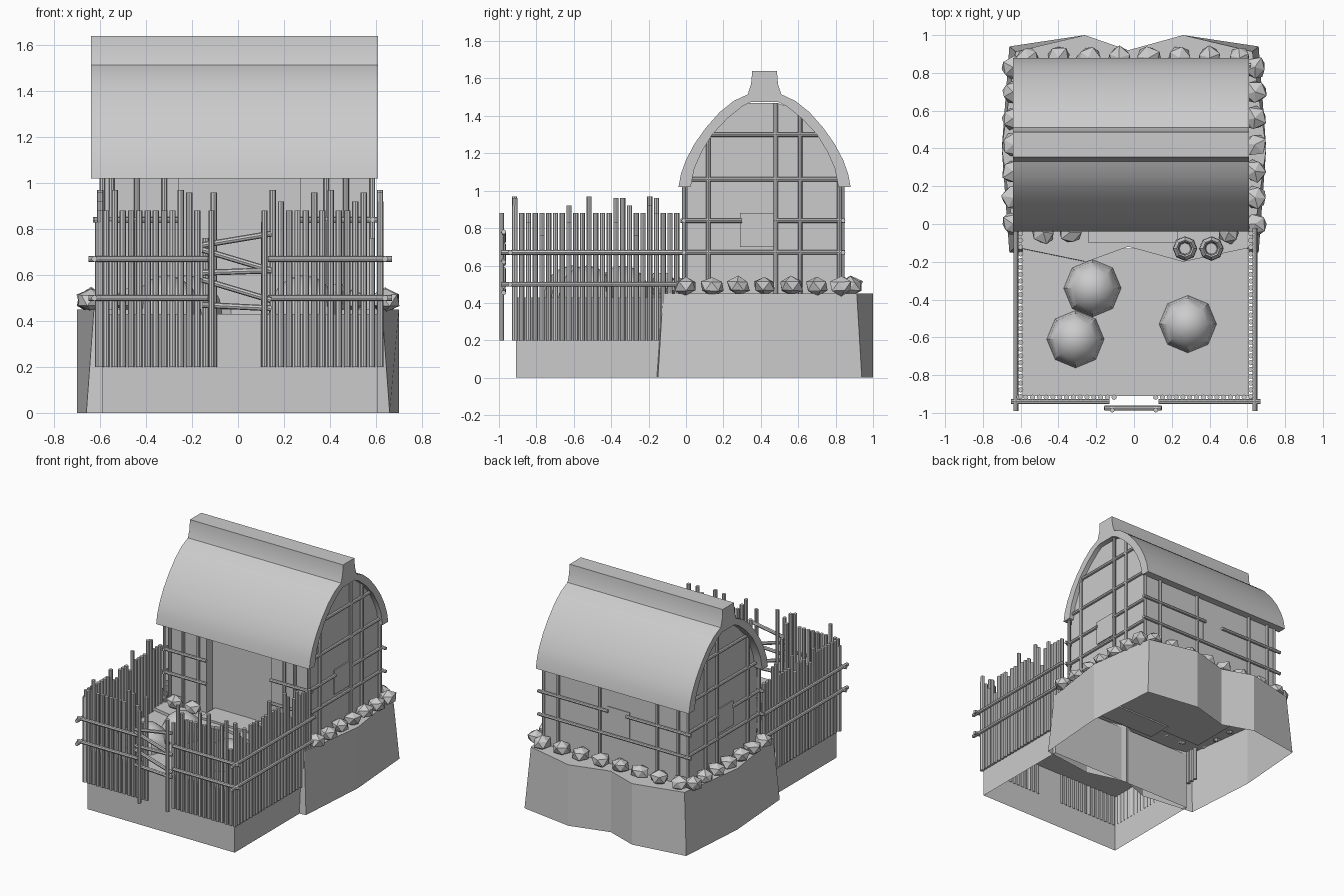
import bpy, bmesh, math, random
from mathutils import Vector

random.seed(4)
cube = bpy.data.objects.get("Cube")
if cube:
    bpy.data.objects.remove(cube, do_unlink=True)

grey = bpy.data.materials.new("plain grey")
grey.use_nodes = True
tone = (0.6, 0.6, 0.6, 1)
grey.diffuse_color = tone
grey.node_tree.nodes["Principled BSDF"].inputs["Base Color"].default_value = tone


def finish(name, bm, smooth=False):
    if not smooth:
        bmesh.ops.recalc_face_normals(bm, faces=bm.faces)
    mesh = bpy.data.meshes.new(name)
    bm.to_mesh(mesh)
    bm.free()
    mesh.materials.append(grey)
    obj = bpy.data.objects.new(name, mesh)
    bpy.context.collection.objects.link(obj)
    if smooth:
        bpy.ops.object.select_all(action="DESELECT")
        obj.select_set(True)
        bpy.context.view_layer.objects.active = obj
        bpy.ops.object.shade_smooth_by_angle(angle=math.radians(35))
    return obj


def rod(bm, a, b, r=0.014):
    a, b = Vector(a), Vector(b)
    made = bmesh.ops.create_cone(bm, cap_ends=True, segments=8, radius1=r, radius2=r, depth=(b - a).length)
    turn = (b - a).to_track_quat("Z", "Y")
    for v in made["verts"]:
        v.co = turn @ v.co + (a + b) / 2


def rods(name, pairs, r=0.014):
    bm = bmesh.new()
    for a, b in pairs:
        rod(bm, a, b, r)
    return finish(name, bm, True)


def box(name, lo, hi):
    bm = bmesh.new()
    bmesh.ops.create_cube(bm, size=1)
    for v in bm.verts:
        v.co = [l + (c + 0.5) * (h - l) for l, h, c in zip(lo, hi, v.co)]
    return finish(name, bm)


def shell(name, low, high, top):
    # Open-bottomed base with a flat top
    bm = bmesh.new()
    a = [bm.verts.new((x, y, 0)) for x, y in low]
    b = [bm.verts.new((x, y, top)) for x, y in high]
    n = len(a)
    for i in range(n):
        j = (i + 1) % n
        bm.faces.new((a[i], a[j], b[j], b[i]))
    bm.faces.new(b)
    return finish(name, bm)


def extrude(bm, profile, x0, x1):
    # Prism along x from a y-z profile
    a = [bm.verts.new((x0, y, z)) for y, z in profile]
    b = [bm.verts.new((x1, y, z)) for y, z in profile]
    n = len(a)
    for i in range(n):
        j = (i + 1) % n
        bm.faces.new((a[i], a[j], b[j], b[i]))
    bm.faces.new(a)
    bm.faces.new(b)


# Ground bases
low = [(-.66, -.15), (-.25, -.2), (-.03, -.12), (.26, -.2), (.66, -.15), (.7, .4),
       (.66, .94), (.26, 1), (-.03, .92), (-.26, 1), (-.66, .94), (-.7, .4)]
high = [(x * .95, .4 + (y - .4) * .95) if abs(x) == .66 else (x, y) for x, y in low]
shell("house_mound", low, high, 0.45)
yard = [(-.59, -.91), (.61, -.91), (.61, -.13), (-.59, -.13)]
shell("yard_base", yard, yard, 0.43)

# House body, with a recessed doorway in the middle bay
MID = 0.415
arch = [(.41, 1.05), (.32, 1.27), (.19, 1.43), (.07, 1.47)]
curve = [(MID + y, z) for y, z in arch] + [(MID - y, z) for y, z in reversed(arch)]
bm = bmesh.new()
for x0, x1, front in ((-.58, -.26, .005), (-.26, .27, .075), (.27, .575, .005)):
    ring = [(front, .44), (.825, .44)] + [(max(y, front), z) for y, z in curve]
    extrude(bm, ring, x0, x1)
finish("house_walls", bm)
box("door_step", (-.24, -.1, .43), (.23, .08, .465))

# Window plates
for side, x in (("right", -.585), ("left", .58)):
    box(side + "_window", (x - .004, .29, .70), (x + .004, .47, .88))
box("back_window", (-.12, .822, .68), (.06, .83, .87))

# Roof: thick curved shell with a raised ridge
half = [(.46, 1.02), (.447, 1.09), (.42, 1.165), (.375, 1.25), (.315, 1.335),
        (.24, 1.42), (.165, 1.48), (.09, 1.515), (.072, 1.57), (.066, 1.64)]
inner = [(.395, 1.02), (.375, 1.12), (.335, 1.21), (.28, 1.30), (.2, 1.385), (.12, 1.45), (.07, 1.475)]
c = .42
outline = [(c + y, z) for y, z in half] + [(c - y, z) for y, z in reversed(half)]
outline += [(c - y, z) for y, z in inner] + [(c + y, z) for y, z in reversed(inner)]
bm = bmesh.new()
extrude(bm, outline, -.64, .61)
bmesh.ops.recalc_face_normals(bm, faces=bm.faces)
finish("thatched_roof", bm, True)

# Timber frame on the gables, mirrored to both ends
frame = []
for x in (-.59, .585):
    for y, top in ((-.01, 1.08), (.12, 1.31), (.48, 1.47), (.61, 1.43), (.82, 1.06)):
        frame.append(((x, y, .45), (x, y, top)))
    for z, y0, y1 in ((.67, -.03, .85), (.84, -.03, .30), (.84, .47, .85), (1.06, -.01, .84), (1.30, .1, .73)):
        frame.append(((x, y0, z), (x, y1, z)))
rods("gable_frame", frame, .012)

# Timber frame on the front and back walls
frame = []
for x in (-.55, -.44, -.32, .385, .47):
    frame.append(((x, -.008, .45), (x, -.008, 1.1)))
for x in (.46, .12, -.35, -.52):
    frame.append(((x, .835, .45), (x, .835, 1.1)))
for z in (.67, .84):
    for x0, x1 in ((-.625, -.25), (.27, .615)):
        frame.append(((x0, -.012, z), (x1, -.012, z)))
for x0, x1, z in ((-.63, .62, .67), (-.63, -.1, .84), (.05, .62, .84)):
    frame.append(((x0, .84, z), (x1, .84, z)))
rods("wall_frame", frame, .012)

# Fence stakes around the yard
heights = [.88] * 5 + [.92, .96, .97, .83, .76]
spots = [(x, -.05 - i * .036) for x in (-.6, .618) for i in range(25)]
spots += [(s * (.11 + i * .036) + .005, -.917) for s in (-1, 1) for i in range(15)]
rods("fence_stakes", [((x, y, .2), (x, y, random.choice(heights))) for x, y in spots])

# Fence rails
rails = []
for z in (.5, .67):
    rails += [((x, -.99, z), (x, -.02, z)) for x in (-.625, .64)]
    rails += [((-.65, -.94, z), (-.13, -.94, z)), ((.13, -.94, z), (.67, -.94, z))]
rods("fence_rails", rails, .013)

# Gate with crooked bars
bars = [(.73, .78), (.71, .62), (.61, .62), (.58, .49), (.47, .455)]
gate = [((-.155, -.975, a), (.145, -.975, b)) for a, b in bars]
gate += [((x, -.985, .2), (x, -.985, .88)) for x in (-.115, .115)]
rods("gate", gate, .013)

# Hay heaps in the yard
for i, (x, y) in enumerate([(-.22, -.34), (-.31, -.61), (.285, -.53)]):
    bm = bmesh.new()
    bmesh.ops.create_uvsphere(bm, u_segments=8, v_segments=8, radius=1)
    bmesh.ops.delete(bm, geom=[v for v in bm.verts if v.co.z < -.1], context="VERTS")
    for v in bm.verts:
        v.co = (x + v.co.x * .152, y + v.co.y * .152, .43 + v.co.z * .17)
    finish("hay_heap_%d" % (i + 1), bm, True)

# Open pots beside the door
rings = [(.035, .43), (.065, .48), (.062, .53), (.045, .56), (.036, .55), (.03, .46)]
for i, x in enumerate((.27, .41)):
    bm = bmesh.new()
    loops = [[bm.verts.new((x + r * math.cos(k * math.pi / 4), -.13 + r * math.sin(k * math.pi / 4), z))
              for k in range(8)] for r, z in rings]
    for a, b in zip(loops, loops[1:]):
        for k in range(8):
            j = (k + 1) % 8
            bm.faces.new((a[k], a[j], b[j], b[k]))
    bm.faces.new(loops[-1])
    finish("pot_%d" % (i + 1), bm)

# Foundation stones
stones = [(s * .64, y) for s in (-1, 1) for y in (0, .14, .28, .42, .56, .70, .83)]
stones += [(-.56 + i * .16, .88) for i in range(8)]
stones += [(x, -.045) for x in (-.48, -.34, .5)]
bm = bmesh.new()
for x, y in stones:
    made = bmesh.ops.create_icosphere(bm, subdivisions=1, radius=.066)
    spin = random.random() * 6
    for v in made["verts"]:
        p = v.co * random.uniform(.85, 1.12)
        v.co = (x + p.x * math.cos(spin) - p.y * math.sin(spin),
                y + p.x * math.sin(spin) + p.y * math.cos(spin), .49 + p.z * .8)
finish("foundation_stones", bm)
